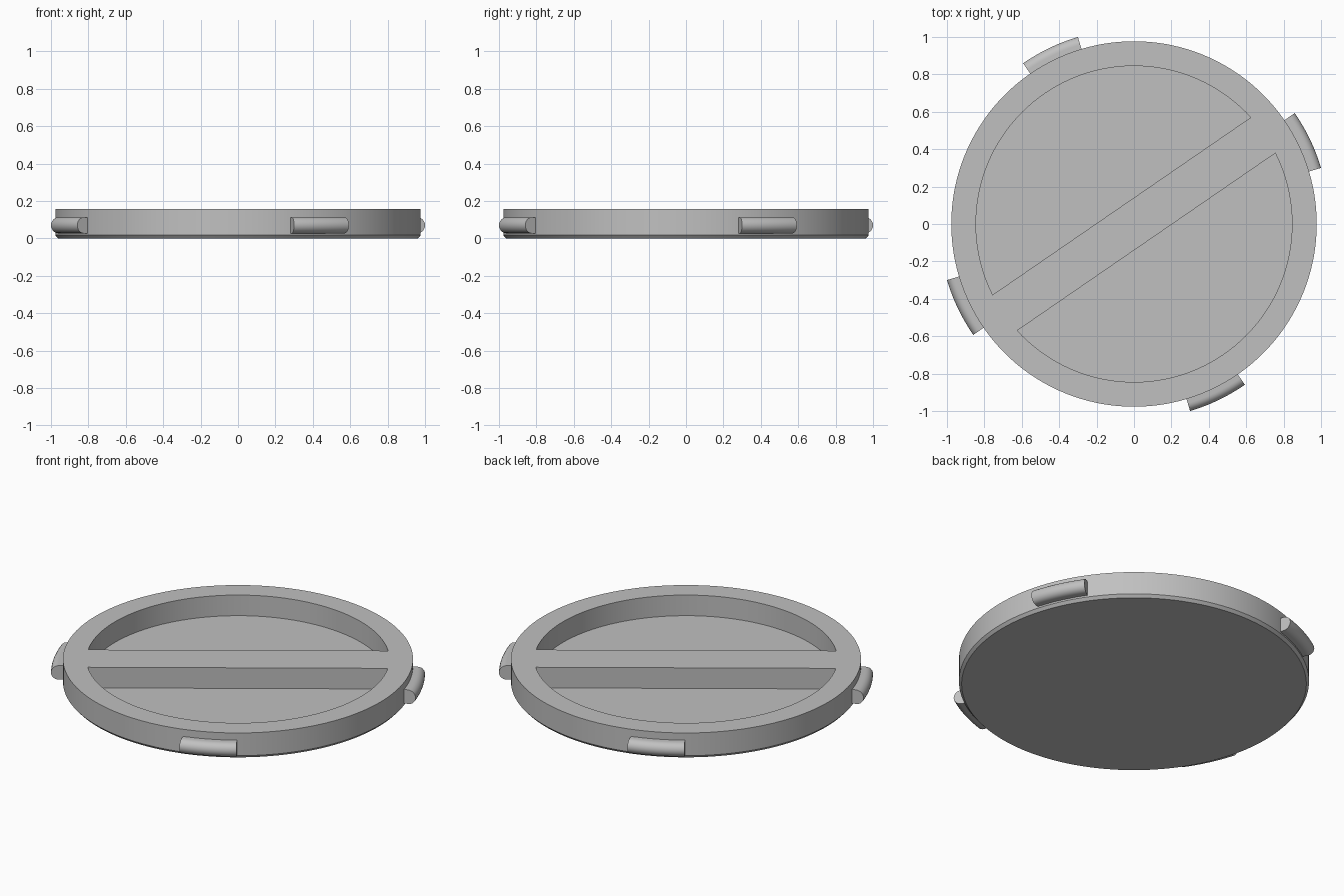
import bpy, bmesh, math
from mathutils import Matrix

cube = bpy.data.objects.get("Cube")
if cube:
    bpy.data.objects.remove(cube, do_unlink=True)

R, H, FLOOR = 0.977, 0.157, 0.03        # cap radius, height, pocket floor
POCKET_R, BAR_HALF = 0.845, 0.116       # pocket radius, half width of grip bar
BAR_ANGLE = math.radians(34.5)
TAB_START, TAB_END = math.radians(16.7), math.radians(34.6)

grey = bpy.data.materials.new("plain_grey")
grey.use_nodes = True
colour = (0.53, 0.53, 0.53, 1)
grey.diffuse_color = colour
grey.node_tree.nodes["Principled BSDF"].inputs["Base Color"].default_value = colour


def make_object(name, bm):
    bmesh.ops.recalc_face_normals(bm, faces=bm.faces)
    mesh = bpy.data.meshes.new(name)
    bm.to_mesh(mesh)
    bm.free()
    mesh.materials.append(grey)
    obj = bpy.data.objects.new(name, mesh)
    bpy.context.collection.objects.link(obj)
    return obj


def select_only(obj):
    bpy.ops.object.select_all(action='DESELECT')
    obj.select_set(True)
    bpy.context.view_layer.objects.active = obj


def loft(name, rings):
    """Join equal rings of points with quads and cap both ends."""
    bm = bmesh.new()
    loops = [[bm.verts.new(p) for p in ring] for ring in rings]
    n = len(loops[0])
    for a, b in zip(loops, loops[1:]):
        for i in range(n):
            j = (i + 1) % n
            bm.faces.new((a[i], a[j], b[j], b[i]))
    bm.faces.new(loops[0])
    bm.faces.new(loops[-1])
    return make_object(name, bm)


def arc(radius, z, start, end, steps):
    angles = [start + (end - start) * i / steps for i in range(steps + 1)]
    return [(radius * math.cos(a), radius * math.sin(a), z) for a in angles]


# Round cap with a small chamfer at the bottom
profile = [(R - 0.015, 0), (R, 0.017), (R, H)]
body = loft("cap_body", [arc(r, z, 0, math.tau, 144)[:-1] for r, z in profile])

# Two D-shaped pockets, leaving a grip bar between them
edge = math.asin(BAR_HALF / POCKET_R)
for side, turn in (("upper", 0), ("lower", math.pi)):
    start, end = BAR_ANGLE + turn + edge, BAR_ANGLE + turn + math.pi - edge
    cutter = loft(side + "_pocket_cutter",
                  [arc(POCKET_R, z, start, end, 64) for z in (FLOOR, H + 0.1)])
    cutter.hide_render = True
    cut = body.modifiers.new(side + "_pocket", 'BOOLEAN')
    cut.operation = 'DIFFERENCE'
    cut.solver = 'EXACT'
    cut.object = cutter
    select_only(body)
    bpy.ops.object.modifier_apply(modifier=cut.name)
    bpy.data.objects.remove(cutter, do_unlink=True)

# Four half-round locking tabs around the rim
round_r, mid_r, mid_z = 0.043, 1.001, 0.07
section = [(R - 0.03, mid_z - round_r)]
for i in range(13):
    t = -math.pi / 2 + math.pi * i / 12
    section.append((mid_r + round_r * math.cos(t), mid_z + round_r * math.sin(t)))
section.append((R - 0.03, mid_z + round_r))

tabs = []
for k in range(4):
    rings = []
    for i in range(13):
        a = TAB_START + (TAB_END - TAB_START) * i / 12
        spin = Matrix.Rotation(a + k * math.pi / 2, 3, 'Z')
        rings.append([spin @ Matrix.Identity(3).col[0] * r +
                      Matrix.Identity(3).col[2] * z for r, z in section])
    tabs.append(loft(f"locking_tab_{k + 1}", rings))

# Smooth round walls, crisp edges
for obj in [body] + tabs:
    select_only(obj)
    bpy.ops.object.shade_smooth_by_angle(angle=math.radians(30))
